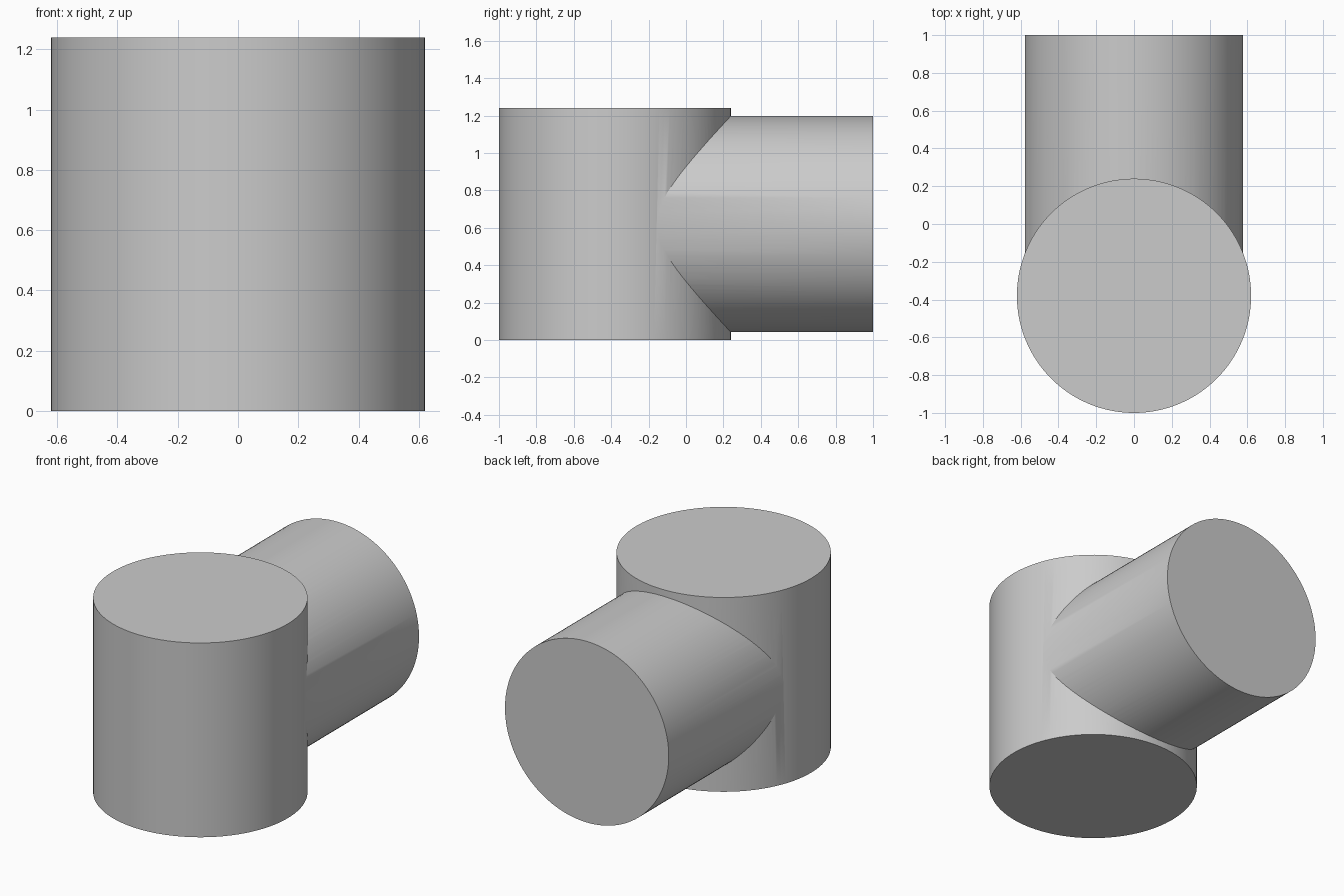
import bpy
import math

cube = bpy.data.objects.get("Cube")
if cube:
    bpy.data.objects.remove(cube, do_unlink=True)

grey = bpy.data.materials.new("light_grey")
grey.use_nodes = True
colour = (0.6, 0.6, 0.6, 1.0)
grey.diffuse_color = colour
grey.node_tree.nodes["Principled BSDF"].inputs["Base Color"].default_value = colour


def cylinder(name, radius, depth, location, rotation=(0, 0, 0)):
    bpy.ops.mesh.primitive_cylinder_add(
        vertices=128, radius=radius, depth=depth, location=location, rotation=rotation)
    obj = bpy.context.object
    obj.name = name
    obj.data.materials.append(grey)
    return obj


RADIUS, HEIGHT = 0.62, 1.24
BRANCH_RADIUS = 0.578
CENTRE_Y = -1 + RADIUS

# Upright main cylinder
body = cylinder("pipe_tee_body", RADIUS, HEIGHT, (0, CENTRE_Y, HEIGHT / 2))

# Horizontal branch running from the body axis to the back
length = 1 - CENTRE_Y
branch = cylinder("branch_helper", BRANCH_RADIUS, length,
                  (0, CENTRE_Y + length / 2, HEIGHT / 2), (math.pi / 2, 0, 0))

# Join both into one closed solid
bpy.ops.object.select_all(action="DESELECT")
body.select_set(True)
bpy.context.view_layer.objects.active = body
union = body.modifiers.new("union", "BOOLEAN")
union.operation = "UNION"
union.solver = "EXACT"
union.object = branch
bpy.ops.object.modifier_apply(modifier=union.name)
bpy.data.objects.remove(branch, do_unlink=True)

# Smooth walls with crisp rims
bpy.ops.object.shade_smooth_by_angle(angle=math.radians(30))
